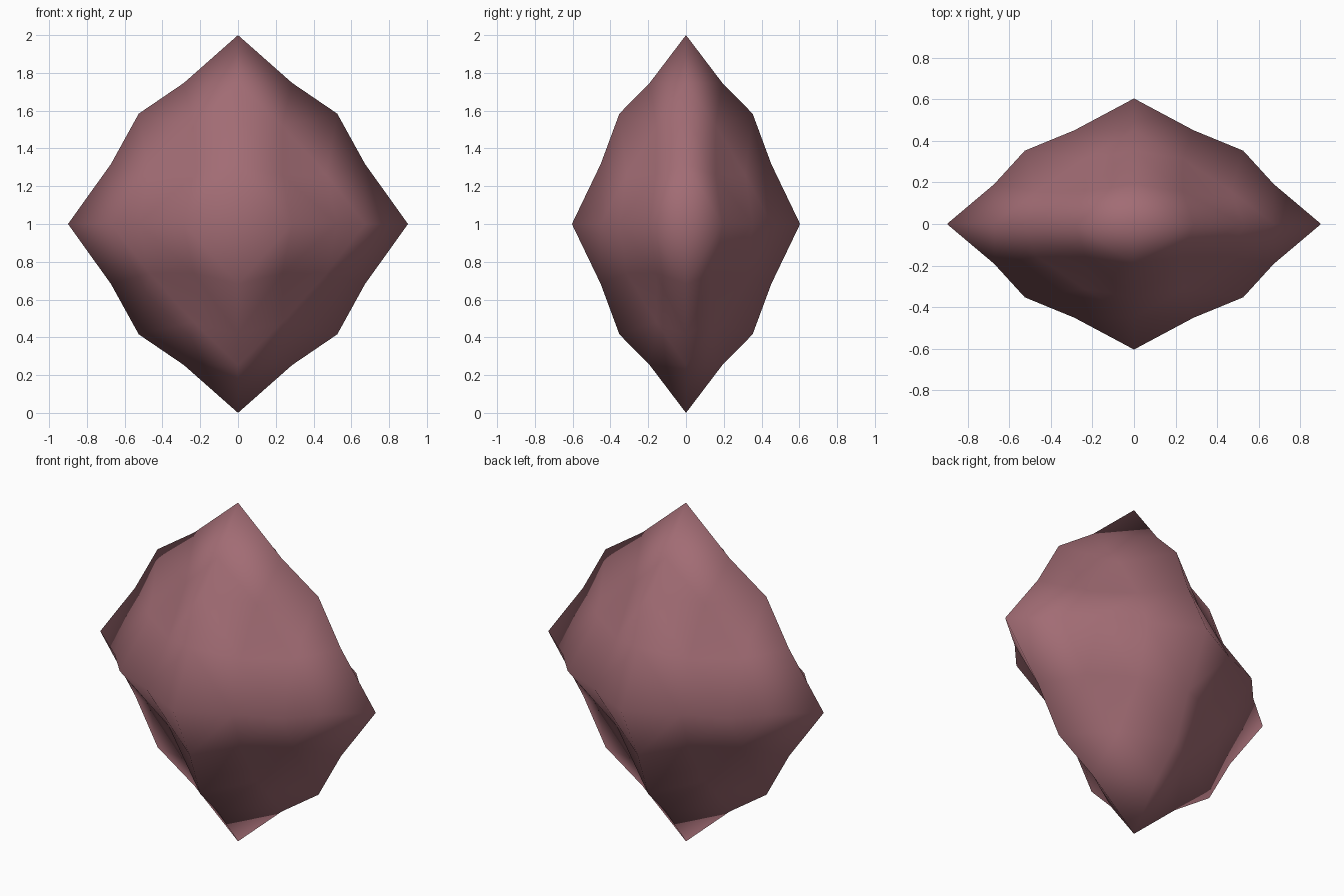
import bpy
import bmesh
from itertools import product
from mathutils import Vector

cube = bpy.data.objects.get("Cube")
if cube:
    bpy.data.objects.remove(cube, do_unlink=True)

# Each octant is a triangle split in four along every side.
# Lattice steps (0-4) map to distances along an axis, by kind of point.
SPREAD = {
    (0, 0, 4): {0: 0, 4: 1},               # tips
    (0, 1, 3): {0: 0, 1: 0.318, 3: 0.747},  # ridge beside a tip
    (0, 2, 2): {0: 0, 2: 0.584},           # ridge middle
    (1, 1, 2): {1: 0.26, 2: 0.52},         # dented inside of the facet
}
HALF_SIZE = Vector((0.9, 0.604, 1.0))
STEPS = 4


def lattice_point(i, j, signs):
    steps = (i, j, STEPS - i - j)
    spread = SPREAD[tuple(sorted(steps))]
    return Vector([spread[s] * sign * h
                   for s, sign, h in zip(steps, signs, HALF_SIZE)]) + Vector((0, 0, 1))


# Crystal body
bm = bmesh.new()
for signs in product((1, -1), repeat=3):
    grid = {(i, j): bm.verts.new(lattice_point(i, j, signs))
            for i in range(STEPS + 1) for j in range(STEPS + 1 - i)}
    for i, j in grid:
        if i + j < STEPS:
            bm.faces.new((grid[i, j], grid[i + 1, j], grid[i, j + 1]))
        if i + j < STEPS - 1:
            bm.faces.new((grid[i + 1, j], grid[i + 1, j + 1], grid[i, j + 1]))
bmesh.ops.remove_doubles(bm, verts=bm.verts[:], dist=0.001)
bmesh.ops.recalc_face_normals(bm, faces=bm.faces[:])
for face in bm.faces:
    face.smooth = True

mesh = bpy.data.meshes.new("crystal")
bm.to_mesh(mesh)
bm.free()
crystal = bpy.data.objects.new("crystal", mesh)
bpy.context.collection.objects.link(crystal)

# Dusty rose colour
color = (0.36, 0.15, 0.175, 1)
rose = bpy.data.materials.new("dusty_rose")
rose.use_nodes = True
rose.diffuse_color = color
rose.node_tree.nodes["Principled BSDF"].inputs["Base Color"].default_value = color
mesh.materials.append(rose)
